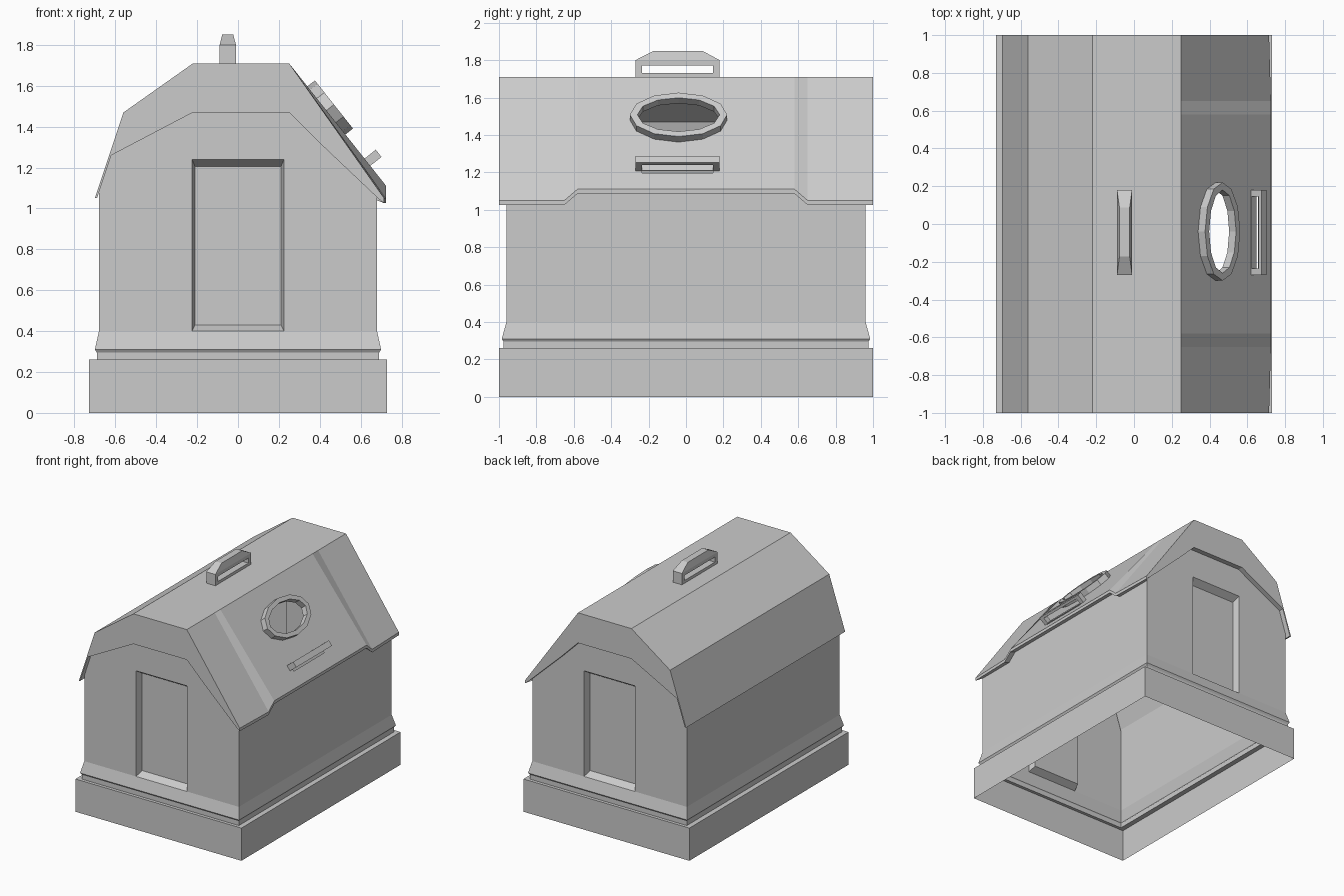
import bpy, bmesh, math
from mathutils import Vector

if "Cube" in bpy.data.objects:
    bpy.data.objects.remove(bpy.data.objects["Cube"])


def make(name, build):
    bm = bmesh.new()
    build(bm)
    bmesh.ops.remove_doubles(bm, verts=bm.verts, dist=1e-4)
    bmesh.ops.recalc_face_normals(bm, faces=bm.faces)
    me = bpy.data.meshes.new(name)
    bm.to_mesh(me)
    bm.free()
    ob = bpy.data.objects.new(name, me)
    bpy.context.collection.objects.link(ob)
    return ob


def face(bm, pts):
    return bm.faces.new([bm.verts.new(p) for p in pts])


def loft(bm, rows, closed=True):
    """Quads between successive rows of points."""
    for a, b in zip(rows, rows[1:]):
        n = len(a)
        for i in range(n if closed else n - 1):
            j = (i + 1) % n
            face(bm, [a[i], a[j], b[j], b[i]])


def rect(hx, hy, z, cx=0, cy=0):
    return [(cx + sx * hx, cy + sy * hy, z) for sx, sy in ((-1, -1), (1, -1), (1, 1), (-1, 1))]


# Plinth and flared skirting: open-bottomed stack of rectangular rings
def base(bm):
    loft(bm, [rect(*r) for r in ((.73, 1, 0), (.73, 1, .26), (.69, .975, .26),
                                 (.69, .975, .295), (.70, .985, .31), (.68, .96, .40))])


make("plinth", base)

# Underside line of the gable trim, left to right (x, z)
LOWER = [(-.69, 1.05), (-.62, 1.26), (-.22, 1.47), (.25, 1.47), (.40, 1.32), (.69, 1.045)]


# Walls with a recessed door at each end
def walls(bm):
    for x in (-.68, .68):
        face(bm, [(x, -.96, .4), (x, .96, .4), (x, .96, 1.1), (x, -.96, 1.1)])
    for s in (-1, 1):
        door = [(-.225, .4), (-.225, 1.24), (.225, 1.24), (.225, .4)]
        panel = [(-.21, .43), (-.21, 1.205), (.21, 1.205), (.21, .43)]
        top = [(.68, 1.055)] + LOWER[4:0:-1] + [(-.68, 1.08)]
        face(bm, [(x, s * .96, z) for x, z in [(-.68, .4)] + door + [(.68, .4)] + top])
        inner = [(x, s * .905, z) for x, z in panel]
        loft(bm, [[(x, s * .96, z) for x, z in door], inner])
        face(bm, inner)


make("walls", walls)

# Right-hand slope frame: t runs down the slope, n points outwards
D = Vector((.25, 0, 1.71))
E = Vector((.725, 0, 1.11))
T = (E - D).normalized()
N = Vector((-T.z, 0, T.x))


def slope(t, y, n=0):
    return D + T * t + N * n + Vector((0, y, 0))


def oval(rt, ry, n):
    return [slope(.294 + rt * math.cos(k * math.pi / 6), -.04 + ry * math.sin(k * math.pi / 6), n)
            for k in range(12)]


# Roof shell: gambrel top, swelling right slope, gable trim and soffits
def roof(bm):
    ridge = [(-.70, 1.05), (-.56, 1.47), (-.22, 1.71), (.25, 1.71)]
    loft(bm, [[(x, y, z) for x, z in ridge] for y in (-1, 1)], closed=False)
    eaves = [(-1, .715, 1.05), (-.65, .725, 1.05), (-.58, .725, 1.11),
             (.58, .725, 1.11), (.65, .725, 1.05), (1, .715, 1.05)]
    top = [(.25, y, 1.71) for y, x, z in eaves]
    eave = [(x, y, z) for y, x, z in eaves]
    lip = [(x, y, z - .024) for y, x, z in eaves]
    wall = [(.68, max(-.96, min(.96, y)), z - .01) for y, x, z in eaves]
    loft(bm, [eave, lip, wall], closed=False)
    for i in (0, 1, 3, 4):
        face(bm, [top[i], top[i + 1], eave[i + 1], eave[i]])
    # middle panel with window and slot openings
    edges = []
    slot = [slope(t, y) for t, y in ((.6, -.235), (.655, -.235), (.655, .145), (.6, .145))]
    for loop in ([top[2], top[3], eave[3], eave[2]], oval(.115, .22, 0), slot):
        vs = [bm.verts.new(p) for p in loop]
        edges += [bm.edges.new((vs[i - 1], vs[i])) for i in range(len(vs))]
    bmesh.ops.triangle_fill(bm, edges=edges, use_beauty=True, normal=N)
    # left soffit
    loft(bm, [[(-.70, y, 1.05), (-.69, y, 1.05), (-.68, y * .96, 1.08)] for y in (-1, 1)], closed=False)
    for s in (-1, 1):
        for i in range(3):
            q = [ridge[i], ridge[i + 1], LOWER[i + 1], LOWER[i]]
            face(bm, [(x, s, z) for x, z in q])
        q = [ridge[3], (.715, 1.05), (.715, 1.026)] + LOWER[:2:-1]
        face(bm, [(x, s, z) for x, z in q])
        loft(bm, [[(x, y, z) for x, z in LOWER] for y in (s, s * .96)], closed=False)


make("roof", roof)


# Raised oval window surround
def window(bm):
    loft(bm, [oval(.15, .26, -.005), oval(.15, .26, .047), oval(.115, .22, .047), oval(.115, .22, 0)])


make("oval_window_frame", window)


def slotted(bm, place, half, height, low, high):
    """Slotted grip: place(a, y, c) maps thickness, length and height into space."""
    def loop(a, y0, y1, c0, c1):
        return [place(a, y, c) for y, c in ((y0, c0), (y1, c0), (y1, c1), (y0, c1))]
    out = [loop(a, -.27, .18, 0, height) for a in (-half, half)]
    hole = [loop(a, -.235, .145, low, high) for a in (-half, half)]
    loft(bm, [hole[0], out[0], out[1], hole[1], hole[0]])


make("slope_handle", lambda bm: slotted(bm, lambda a, y, c: slope(.617 + a, y, c), .0225, .07, .003, .05))


# Ridge handle with a tapered cap
def ridge_handle(bm):
    slotted(bm, lambda a, y, c: (-.05 + a, y, 1.71 + c), .04, .09, .022, .062)
    cap = rect(.027, .13, 1.85, -.05, -.043)
    loft(bm, [rect(.04, .225, 1.80, -.05, -.045), cap])
    face(bm, cap)


make("ridge_handle", ridge_handle)
